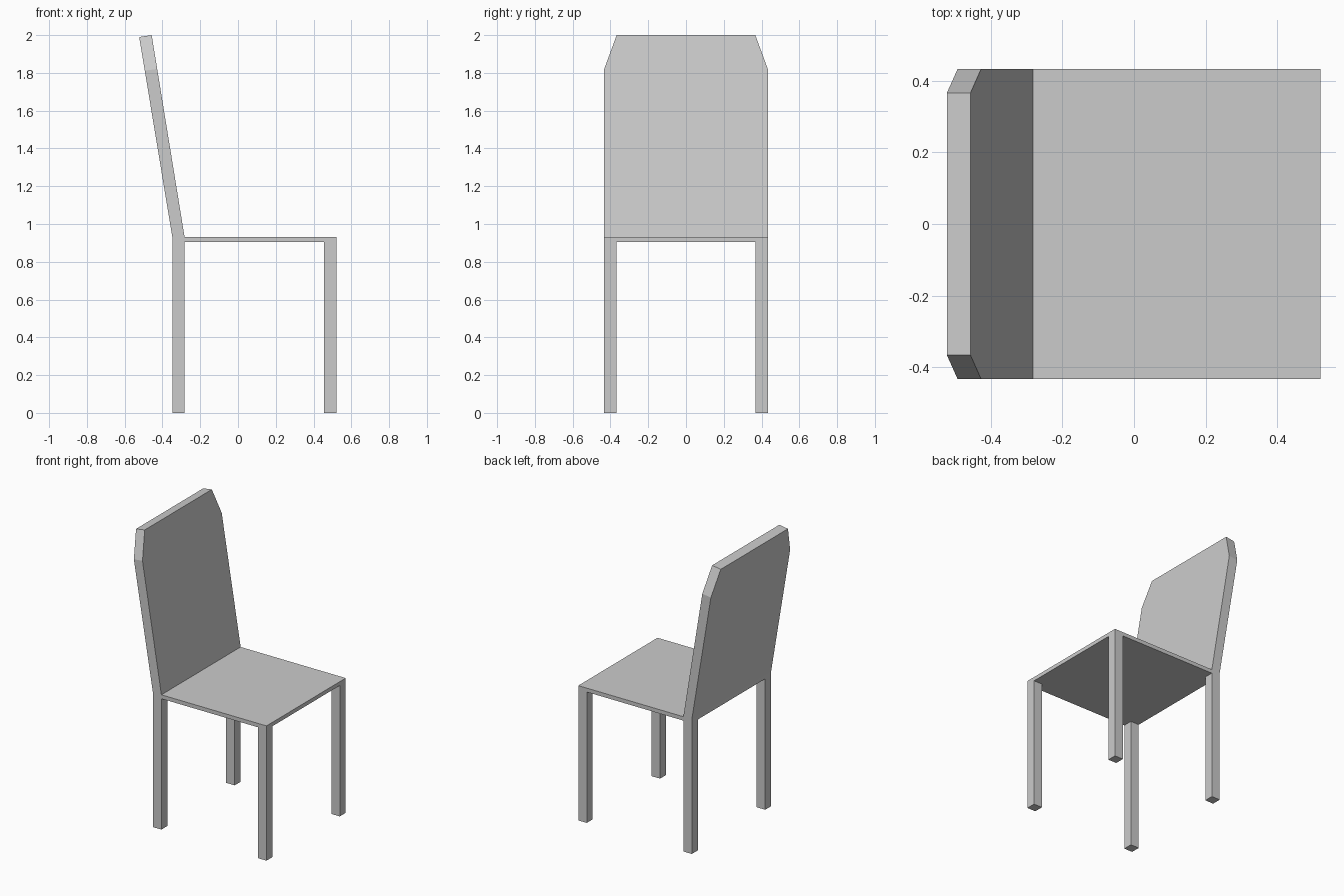
import bpy, bmesh
from mathutils import Vector

if "Cube" in bpy.data.objects:
    bpy.data.objects.remove(bpy.data.objects["Cube"])

HALF_W = 0.433                 # half width of the chair
LEG = 0.065                    # leg and backrest thickness
X_BACK, X_FRONT = -0.348, 0.521
SEAT_LOW, SEAT_TOP = 0.905, 0.932


def finish(name, bm):
    bmesh.ops.recalc_face_normals(bm, faces=bm.faces)
    mesh = bpy.data.meshes.new(name)
    bm.to_mesh(mesh)
    bm.free()
    obj = bpy.data.objects.new(name, mesh)
    bpy.context.collection.objects.link(obj)
    return obj


def box(name, low, high):
    low, high = Vector(low), Vector(high)
    bm = bmesh.new()
    bmesh.ops.create_cube(bm, size=1)
    for v in bm.verts:
        v.co = (low + high) / 2 + v.co * (high - low)
    return finish(name, bm)


# Seat slab
box("seat", (X_BACK, -HALF_W, SEAT_LOW), (X_FRONT, HALF_W, SEAT_TOP))

# Four square legs flush with the seat corners
for end, x in (("back", X_BACK), ("front", X_FRONT - LEG)):
    for side, y in (("right", -HALF_W), ("left", HALF_W - LEG)):
        box(f"{end}_{side}_leg", (x, y, 0), (x + LEG, y + LEG, SEAT_LOW))

# Leaning backrest: outline with cut top corners, as (y, fraction of height)
outline = [(-HALF_W, 0), (HALF_W, 0), (HALF_W, 0.832),
           (0.367, 1), (-0.367, 1), (-HALF_W, 0.832)]
# Bottom and top points (x, z) of the front and rear surfaces
front_line = Vector((X_BACK + LEG, SEAT_TOP)), Vector((-0.457, 2.0))
rear_line = Vector((X_BACK, SEAT_TOP)), Vector((-0.523, 1.99))

bm = bmesh.new()
rings = []
for low, high in (front_line, rear_line):
    ring = []
    for y, t in outline:
        p = low.lerp(high, t)
        ring.append(bm.verts.new((p.x, y, p.y)))
    bm.faces.new(ring)
    rings.append(ring)
front, rear = rings
for i in range(len(outline)):
    j = (i + 1) % len(outline)
    bm.faces.new((front[i], front[j], rear[j], rear[i]))
finish("backrest", bm)
